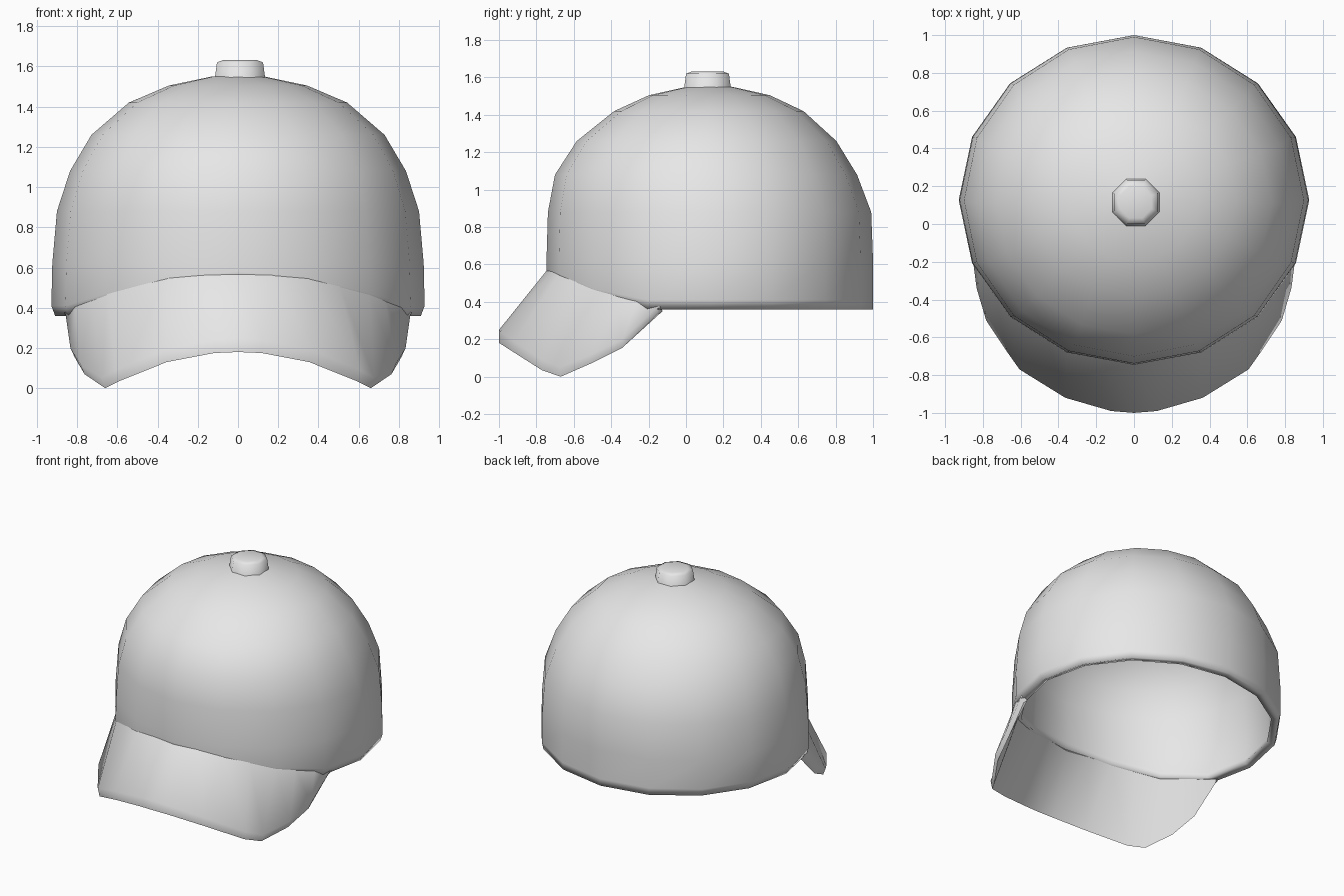
import bpy, bmesh, math

if "Cube" in bpy.data.objects:
    bpy.data.objects.remove(bpy.data.objects["Cube"])

grey = bpy.data.materials.new("light grey cloth")
grey.diffuse_color = (0.8, 0.8, 0.8, 1)
grey.use_nodes = True
grey.node_tree.nodes["Principled BSDF"].inputs["Base Color"].default_value = grey.diffuse_color

CY, RX, RY = 0.127, 0.928, 0.873   # crown ellipse
N = 16                             # crown sides


def make(name, verts, faces, angle):
    me = bpy.data.meshes.new(name)
    me.from_pydata(verts, [], faces)
    bm = bmesh.new()
    bm.from_mesh(me)
    bmesh.ops.recalc_face_normals(bm, faces=bm.faces)
    bm.to_mesh(me)
    bm.free()
    me.materials.append(grey)
    ob = bpy.data.objects.new(name, me)
    bpy.context.collection.objects.link(ob)
    bpy.ops.object.select_all(action='DESELECT')
    ob.select_set(True)
    bpy.context.view_layer.objects.active = ob
    bpy.ops.object.shade_smooth_by_angle(angle=math.radians(angle))
    return ob


def corner(i, sx=1.0, sy=1.0, cy=CY):
    # corner i of the crown outline, 0 at the front
    a = 2 * math.pi * i / N
    return RX * sx * math.sin(a), cy - RY * sy * math.cos(a)


def on_side(t, s, z):
    # point on the straight sides between the crown corners
    i = math.floor(t)
    f = t - i
    p, q = corner(i, s, s), corner(i + 1, s, s)
    return (p[0] + (q[0] - p[0]) * f, p[1] + (q[1] - p[1]) * f, z)


# Crown: 16-sided dome whose rim rises at the front where the brim joins
rim = {0: 0.53, 1: 0.50, 2: 0.42}
profile = [(0.98, 1.0, CY, 0.36), (1.0, 1.0, CY, 0.42), (0.995, 1.0, CY, 0.62),
           (0.97, 0.99, 0.126, 0.88), (0.90, 0.925, 0.107, 1.08),
           (0.785, 0.795, 0.11, 1.26), (0.585, 0.58, 0.122, 1.42),
           (0.37, 0.37, 0.125, 1.505), (0.14, 0.14, 0.125, 1.55)]
verts, faces = [], []
for j, (sx, sy, cy, z) in enumerate(profile):
    for i in range(N):
        low = rim.get(min(i, N - i), 0.36)
        if j < 2:
            z = low + 0.05 * j
        verts.append((*corner(i, sx, sy, cy), z))
for j in range(len(profile) - 1):
    for i in range(N):
        a, b = j * N + i, j * N + (i + 1) % N
        faces.append((a, b, b + N, a + N))
verts.append((0, 0.125, 1.56))
top = len(verts) - 1
for i in range(N):
    faces.append((top - N + i, top - N + (i + 1) % N, top))
crown = make("crown", verts, faces, 80)
shell = crown.modifiers.new("thickness", 'SOLIDIFY')
shell.thickness = 0.055
shell.offset = -1

# Brim: mirrored stations of (crown side position, joint height, lower edge x, y, z)
half = [(0, 0.575, 0, -1.0, 0.18), (0.5, 0.57, 0.12, -0.99, 0.175),
        (1, 0.555, 0.36, -0.92, 0.13), (1.5, 0.52, 0.60, -0.77, 0.035),
        (2, 0.48, 0.67, -0.67, 0.0), (2.4, 0.445, 0.775, -0.51, 0.07),
        (2.8, 0.41, 0.825, -0.34, 0.155), (3.2, 0.375, 0.85, -0.15, 0.335)]
stations = [(-d, h, -x, y, z) for d, h, x, y, z in reversed(half[1:])] + half
verts, faces = [], []
for d, h, x, y, z in stations:
    t = 0.07 - 0.03 * abs(d) / 3.2
    verts += [on_side(d, 0.992, h), (x * 1.01, y, z + t), (x * 0.985, y, z),
              on_side(d, 0.945, h - 0.06 + 0.035 * abs(d) / 3.2)]
for i in range(len(stations) - 1):
    for k in range(4):
        a, b = i * 4 + k, i * 4 + (k + 1) % 4
        faces.append((a, b, b + 4, a + 4))
last = len(verts) - 4
faces += [(0, 1, 2, 3), (last, last + 1, last + 2, last + 3)]
make("brim", verts, faces, 70)

# Button: short flared stub with a flat cap
verts, faces = [], []
for r, z in [(0.14, 1.51), (0.124, 1.62), (0.09, 1.632)]:
    for i in range(8):
        a = math.radians(22.5 + 45 * i)
        verts.append((0.01 + r * math.cos(a), 0.115 + r * math.sin(a), z))
for j in range(2):
    for i in range(8):
        a, b = j * 8 + i, j * 8 + (i + 1) % 8
        faces.append((a, b, b + 8, a + 8))
faces.append(tuple(range(16, 24)))
make("button", verts, faces, 80)
